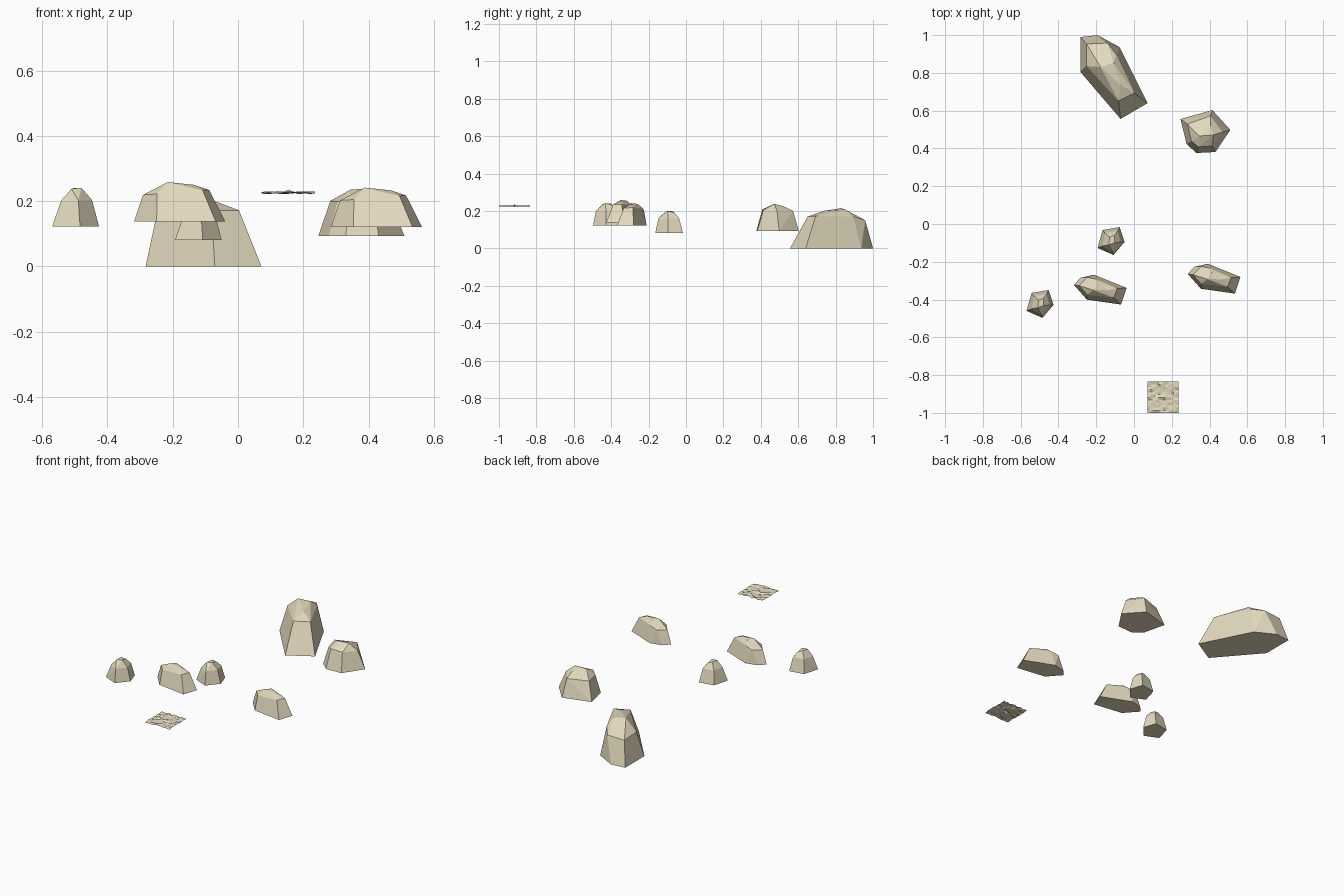
import bpy, bmesh, math, random
from mathutils import Vector, noise

if "Cube" in bpy.data.objects:
    bpy.data.objects.remove(bpy.data.objects["Cube"])

random.seed(4)
stone = bpy.data.materials.new("pale_stone")
stone.diffuse_color = (0.76, 0.69, 0.51, 1)
stone.use_nodes = True
stone.node_tree.nodes["Principled BSDF"].inputs["Base Color"].default_value = stone.diffuse_color


def add_object(name, mesh, loc, rot=0.0, scale=1.0):
    ob = bpy.data.objects.new(name, mesh)
    bpy.context.collection.objects.link(ob)
    ob.location = loc
    ob.rotation_euler.z = math.radians(rot)
    ob.scale = (scale,) * 3
    return ob


def rock_mesh(name, foot, upper):
    """Faceted boulder: convex hull of a flat footprint and upper corners."""
    bm = bmesh.new()
    for p in [(x, y, 0) for x, y in foot] + upper:
        bm.verts.new(p)
    res = bmesh.ops.convex_hull(bm, input=bm.verts[:])
    loose = [v for v in bm.verts if not v.link_faces]
    bmesh.ops.delete(bm, geom=loose, context='VERTS')
    bmesh.ops.dissolve_limit(bm, angle_limit=math.radians(6),
                             verts=bm.verts[:], edges=bm.edges[:])
    bmesh.ops.recalc_face_normals(bm, faces=bm.faces[:])
    me = bpy.data.meshes.new(name)
    bm.to_mesh(me)
    bm.free()
    me.materials.append(stone)
    return me


# Long boulder shape
long_rock = rock_mesh(
    "long_rock",
    [(-.18, .212), (-.09, .222), (.026, .159), (.175, -.138), (.032, -.222), (-.18, .026)],
    [(-.148, .175, .145), (-.037, .18, .15), (.011, .116, .17), (.106, -.085, .172),
     (.021, -.127, .17), (-.148, .058, .15),
     (-.074, .053, .215), (-.005, .074, .207), (.032, -.042, .2)])

# Broad boulder shape
broad_rock = rock_mesh(
    "broad_rock",
    [(-.132, .069), (.037, .116), (.132, .011), (.053, -.106), (-.048, -.111), (-.1, -.063)],
    [(-.095, .042, .108), (.026, .085, .108), (.09, 0, .105), (.037, -.074, .11),
     (-.037, -.079, .115), (-.074, -.048, .105),
     (-.032, -.021, .143), (.026, .032, .132), (.042, -.016, .145)])

# Small upright stone shape
small_rock = rock_mesh(
    "small_rock",
    [(-.069, -.037), (-.042, .058), (.048, .074), (.074, -.005), (.016, -.074)],
    [(-.042, -.026, .078), (-.03, .042, .08), (.037, .053, .08), (.053, -.005, .08),
     (.011, -.058, .078),
     (-.005, .02, .117), (.021, .03, .108), (-.01, -.02, .115), (.02, -.01, .118)])

# Placed rocks
for name, mesh, loc, rot, scale in [
    ("large_long_rock", long_rock, (-.103, .778, 0), 0, 1),
    ("left_long_rock", long_rock, (-.164, -.345, .138), 41.3, .56),
    ("right_long_rock", long_rock, (.439, -.287, .121), 41.3, .56),
    ("broad_rock", broad_rock, (.378, .487, .093), 0, 1),
    ("middle_small_rock", small_rock, (-.124, -.09, .081), 0, 1),
    ("left_small_rock", small_rock, (-.5, -.423, .123), 0, 1),
]:
    add_object(name, mesh, loc, rot, scale)

# Thin rough ground patch
bm = bmesh.new()
bmesh.ops.create_grid(bm, x_segments=12, y_segments=12, size=.0825)
for v in bm.verts:
    v.co.z = .004 + .004 * random.uniform(-1, 1)
bm.verts.ensure_lookup_table()
min(bm.verts, key=lambda v: v.co.length).co.z = .013
patch = bpy.data.meshes.new("ground_patch")
bm.to_mesh(patch)
bm.free()
patch.materials.append(stone)
add_object("ground_patch", patch, (.154, -.9175, .222))
